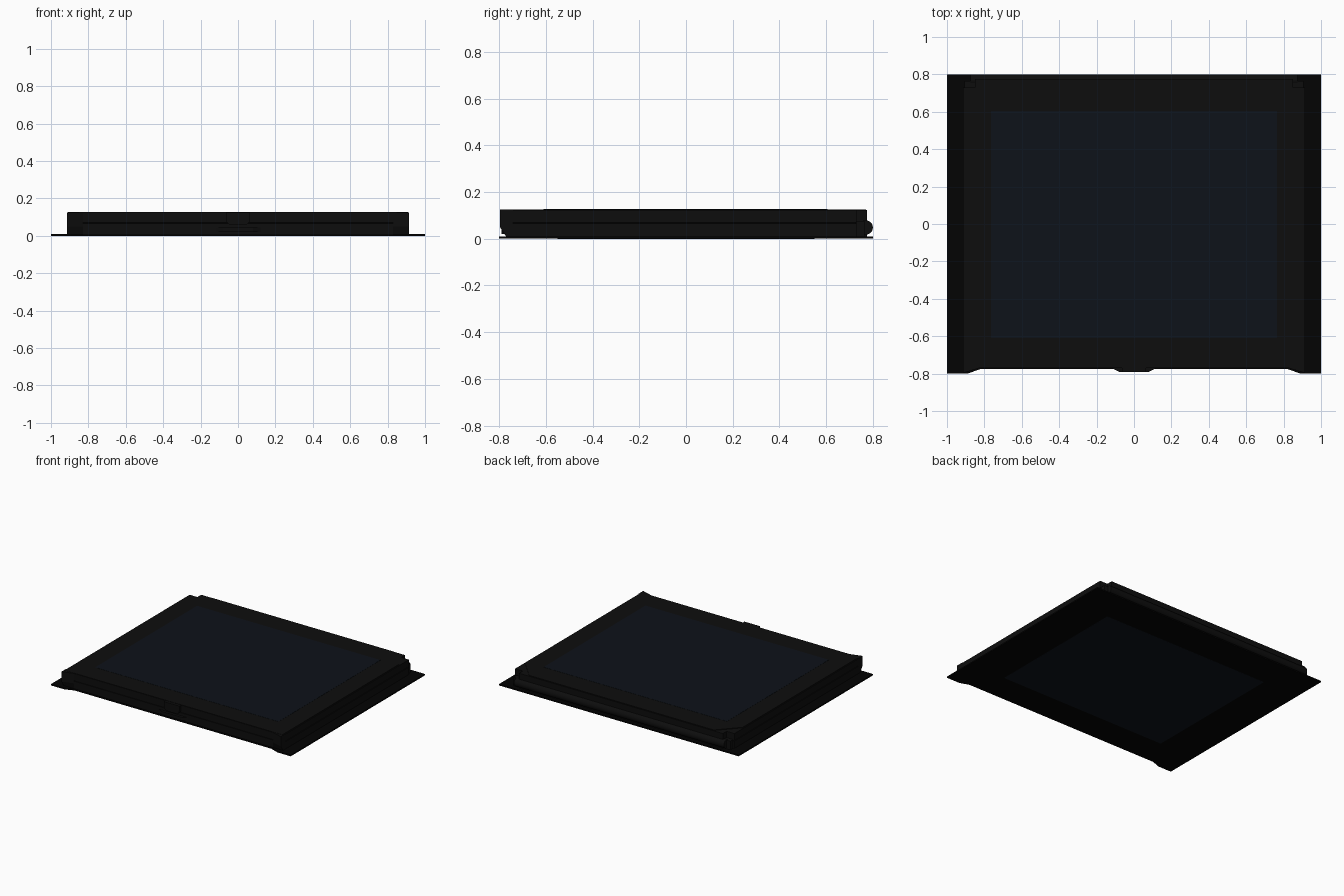
import bpy, bmesh, math

if "Cube" in bpy.data.objects:
    bpy.data.objects.remove(bpy.data.objects["Cube"])

def material(name, rgb):
    m = bpy.data.materials.new(name)
    m.diffuse_color = (*rgb, 1)
    m.use_nodes = True
    m.node_tree.nodes["Principled BSDF"].inputs["Base Color"].default_value = m.diffuse_color
    return m

BLACK = material("black_plastic", (0.004, 0.004, 0.004))
DARK = material("deep_black", (0.001, 0.001, 0.001))
GLASS = material("dark_glass", (0.004, 0.006, 0.010))

def prism(name, pts, lo, hi, mat=BLACK, frame=lambda a, b, h: (a, b, h)):
    """Extrude a 2D outline from lo to hi; frame maps (a, b, height) to xyz."""
    bm = bmesh.new()
    rings = [[bm.verts.new(frame(a, b, h)) for a, b in pts] for h in (lo, hi)]
    n = len(pts)
    bm.faces.new(rings[0][::-1])
    bm.faces.new(rings[1])
    for i in range(n):
        j = (i + 1) % n
        bm.faces.new((rings[0][i], rings[0][j], rings[1][j], rings[1][i]))
    bmesh.ops.recalc_face_normals(bm, faces=bm.faces)
    me = bpy.data.meshes.new(name)
    bm.to_mesh(me)
    bm.free()
    ob = bpy.data.objects.new(name, me)
    bpy.context.collection.objects.link(ob)
    me.materials.append(mat)
    return ob

def mirrored(half):
    """Complete a right-half outline across x = 0."""
    return half + [(-x, y) for x, y in reversed(half)]

def rect(x, y0, y1):
    return mirrored([(x, y0), (x, y1)])

def side(a, b, h):  # profile in y/z, extruded along x
    return (h, a, b)

def front(a, b, h):  # profile in x/z, extruded along y
    return (a, h, b)

# thin base plate, front edge set back between the corners
prism("base_plate", mirrored([(0.82, -0.775), (0.89, -0.8), (1, -0.8), (1, 0.8)]),
      0, 0.01, DARK)

# body: full outline below, hinge notches cut from the back corners
notched = mirrored([(0.915, -0.77), (0.915, 0.73), (0.85, 0.73), (0.85, 0.775)])
prism("lower_body", notched, 0.01, 0.066)
prism("seam", mirrored([(0.905, -0.76), (0.905, 0.725), (0.84, 0.725), (0.84, 0.765)]),
      0.066, 0.07, DARK)
prism("upper_body", notched, 0.07, 0.122)

# lid panel with clipped back corners
lid = prism("lid_panel", mirrored([(0.908, -0.768), (0.908, 0.62), (0.77, 0.77)]), 0.122, 0.126)
prism("screen", rect(0.765, -0.61, 0.605), 0.126, 0.127, GLASS)
prism("underside_panel", rect(0.7, -0.55, 0.55), -0.0005, 0.0005, GLASS)

# front corner bumpers and hinge ends
bumper_profile = [(-0.74, 0.125), (-0.797, 0.125), (-0.797, 0.05), (-0.77, 0.01), (-0.74, 0.01)]
hinge_profile = [(0.769 + 0.031 * math.cos(i * math.tau / 20),
                  0.048 + 0.031 * math.sin(i * math.tau / 20)) for i in range(20)]
for s, label in ((-1, "left"), (1, "right")):
    b = prism(label + "_front_bumper", bumper_profile, s * 0.83, s * 0.915, BLACK, side)
    for v in b.data.vertices:  # taper the inner end back into the body
        if abs(v.co.x) < 0.85:
            v.co.y = max(v.co.y, -0.771)
    prism(label + "_hinge_mount", [(0.73, 0.01), (0.765, 0.01), (0.765, 0.075), (0.73, 0.075)],
          s * 0.85, s * 0.905, BLACK, side)
hinge = prism("hinge_barrel", hinge_profile, -0.875, 0.875, BLACK, side)
for p in hinge.data.polygons:
    p.use_smooth = len(p.vertices) == 4

# front latch: rounded tongue over a tapered catch bar
prism("latch_tongue", mirrored([(0.045, 0.06), (0.062, 0.075), (0.065, 0.124)]),
      -0.79, -0.76, BLACK, front)
prism("latch_catch", mirrored([(0.08, -0.79), (0.12, -0.77), (0.12, -0.76)]), 0.02, 0.045)
